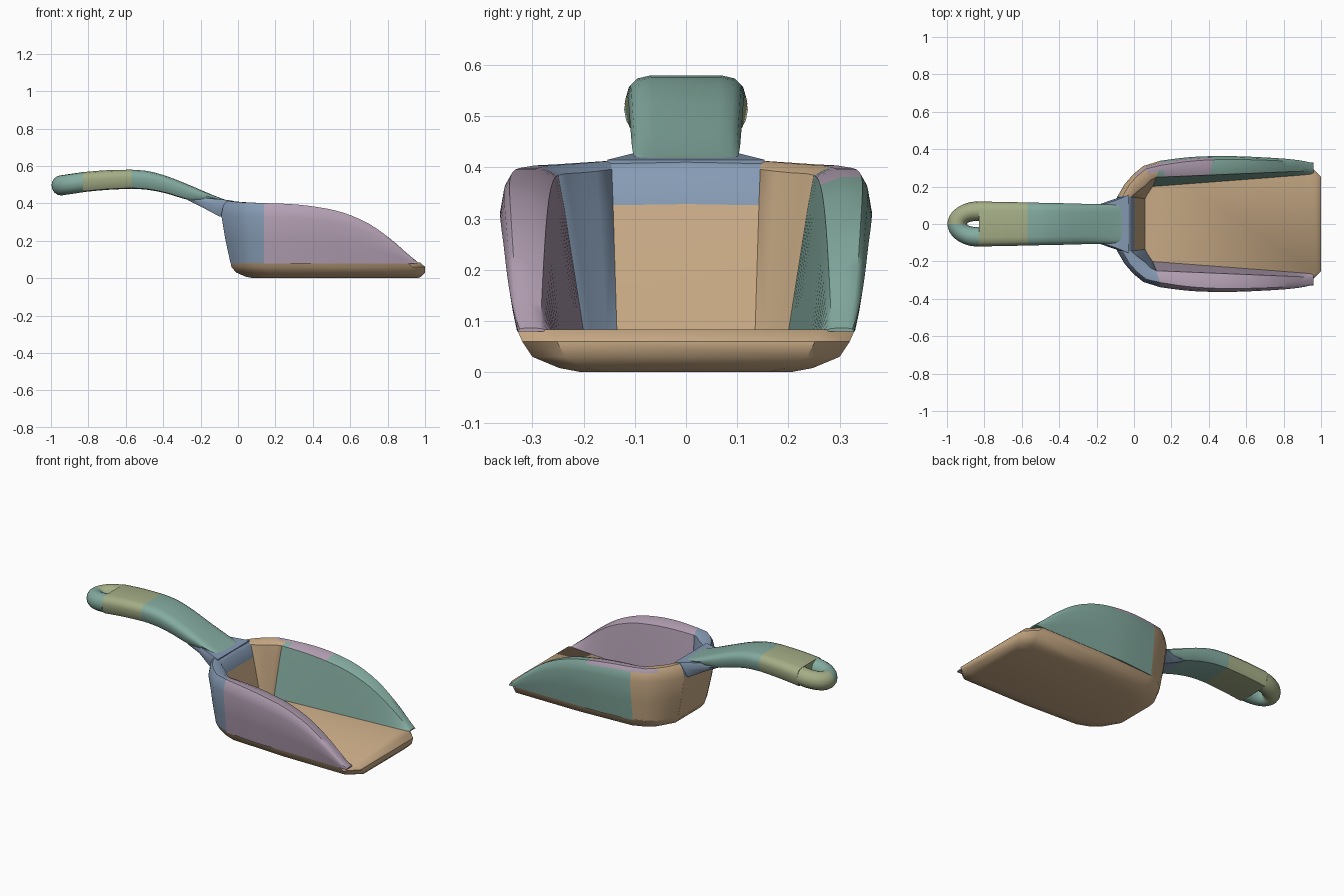
import bpy, bmesh, math
from mathutils import Vector

cube = bpy.data.objects.get("Cube")
if cube:
    bpy.data.objects.remove(cube, do_unlink=True)


def material(name, rgb):
    m = bpy.data.materials.new(name)
    m.use_nodes = True
    m.diffuse_color = (*rgb, 1)
    m.node_tree.nodes["Principled BSDF"].inputs["Base Color"].default_value = (*rgb, 1)
    return m


TAN = material("tan", (0.59, 0.41, 0.24))
TEAL = material("teal", (0.23, 0.41, 0.35))
MAUVE = material("mauve", (0.45, 0.35, 0.45))
BLUE = material("slate blue", (0.24, 0.33, 0.46))
OLIVE = material("olive", (0.37, 0.42, 0.24))


def loft(name, rings, mats, rule=None, angle=45):
    """Skin closed rings into a capped solid; rule picks a material per face."""
    bm = bmesh.new()
    vs = [[bm.verts.new(p) for p in ring] for ring in rings]
    n = len(rings[0])
    for a, b in zip(vs, vs[1:]):
        for i in range(n):
            j = (i + 1) % n
            bm.faces.new((a[i], a[j], b[j], b[i]))
    bm.faces.new(vs[0])
    bm.faces.new(vs[-1])
    bmesh.ops.recalc_face_normals(bm, faces=bm.faces)
    bm.normal_update()
    if rule:
        for f in bm.faces:
            f.material_index = int(rule(f.calc_center_median(), f.normal))
    mesh = bpy.data.meshes.new(name)
    bm.to_mesh(mesh)
    bm.free()
    for m in mats:
        mesh.materials.append(m)
    ob = bpy.data.objects.new(name, mesh)
    bpy.context.collection.objects.link(ob)
    bpy.ops.object.select_all(action='DESELECT')
    bpy.context.view_layer.objects.active = ob
    ob.select_set(True)
    bpy.ops.object.shade_smooth_by_angle(angle=math.radians(angle))
    return ob


def smooth(stations, steps=4):
    """Catmull-Rom resampling of a list of number tuples."""
    pts = [Vector(s) for s in stations]
    out = []
    for i in range(len(pts) - 1):
        p0, p1, p2, p3 = pts[max(i - 1, 0)], pts[i], pts[i + 1], pts[min(i + 2, len(pts) - 1)]
        for k in range(steps):
            t = k / steps
            out.append(p1 + (p2 - p0) * (t / 2)
                       + (p0 * 2 - p1 * 5 + p2 * 4 - p3) * (t * t / 2)
                       + (p1 * 3 - p0 - p2 * 3 + p3) * (t ** 3 / 2))
    return out + [pts[-1]]


# Base tray: outline stacked with a rounded underside
FLOOR = 0.083
half = [(-0.04, 0.13), (0.02, 0.24), (0.07, 0.28), (0.14, 0.31), (0.5, 0.33), (0.93, 0.33), (1.0, 0.26)]


def outline(z, x_rear, x_front, wide):
    pts = [(x_rear + (x + 0.04) / 1.04 * (x_front - x_rear), y * wide, z) for x, y in half]
    return pts + [(x, -y, z) for x, y, z in reversed(pts)]


loft("base_tray", [outline(0, 0.08, 0.96, 0.62), outline(0.008, 0.04, 0.98, 0.75),
                   outline(0.03, -0.01, 1.0, 0.91), outline(0.06, -0.035, 1.0, 0.97),
                   outline(FLOOR, -0.04, 0.975, 1.0)], [TAN])


# Scoop walls: section from outer foot over the rim to the inner foot
def section(s, top, foot, belly, rim, lip, inner):
    def at(p, t):
        return (p[0], s * p[1], FLOOR - 0.004 + (top - FLOOR) * t)

    foot, belly, rim, lip, inner = map(Vector, (foot, belly, rim, lip, inner))
    return [at(foot, 0), at(foot.lerp(belly, 0.55), 0.38), at(belly, 0.78),
            at(belly.lerp(rim, 0.4), 0.93), at(rim, 1), at(rim.lerp(lip, 0.5), 1.0),
            at(lip, 0.95), at(lip.lerp(inner, 0.25), 0.74), at(inner, 0)]


# x, rim height, belly half width
wall_line = smooth([(0.14, 0.405, 0.338), (0.28, 0.4, 0.356), (0.42, 0.385, 0.363),
                    (0.56, 0.355, 0.362), (0.7, 0.295, 0.356), (0.82, 0.21, 0.348),
                    (0.9, 0.14, 0.338), (0.96, 0.09, 0.325)], 3)


def wall_ring(s, x, top, belly):
    u = (x - 0.14) / 0.82
    xi = x - 0.04 * (1 - u)
    foot = 0.31 + 0.02 * min(1, u * 4)
    return section(s, top, (x, foot), (x, belly), (x, belly - 0.025 + 0.015 * u),
                   (xi + 0.02 * (1 - u), 0.25 + 0.035 * u), (xi, 0.2 + 0.065 * u))


def corner_rings(s):
    return [
        section(s, 0.417, (-0.04, 0.13), (-0.09, 0.145), (-0.06, 0.15), (-0.015, 0.145), (0.06, 0.135)),
        section(s, 0.413, (-0.01, 0.19), (-0.052, 0.21), (-0.025, 0.21), (0.02, 0.175), (0.07, 0.155)),
        section(s, 0.41, (0.02, 0.24), (-0.005, 0.265), (0.015, 0.255), (0.06, 0.205), (0.08, 0.17)),
        section(s, 0.408, (0.07, 0.28), (0.05, 0.31), (0.065, 0.295), (0.09, 0.235), (0.09, 0.185)),
        wall_ring(s, *wall_line[0])]


def rim_patch(c, n):
    return n.z > 0.35 and 0.03 < c.x < 0.4 and c.y > 0.27


loft("right_wall", [wall_ring(-1, *w) for w in wall_line], [MAUVE])
loft("left_wall", [wall_ring(1, *w) for w in wall_line], [TEAL, MAUVE], rim_patch)
loft("right_corner", corner_rings(-1), [BLUE])
loft("left_corner", corner_rings(1), [TAN, MAUVE], rim_patch)

# Back panel with a blue upper rim
loft("back_panel", [section(1, 0.42 if y == 0 else 0.417, (-0.04, y * 0.87), (-0.09, y * 0.97),
                            (-0.06, y), (-0.015, y * 0.97), (0.06, y * 0.9))
                    for y in (-0.15, 0, 0.15)], [TAN, BLUE], lambda c, n: c.z > 0.33)

# Neck: wedge that joins the back rim to the handle
neck = [(-0.27, 0.095, 0.418, 0.425), (-0.2, 0.1, 0.383, 0.43),
        (-0.1, 0.135, 0.33, 0.422), (-0.03, 0.165, 0.335, 0.415)]
loft("neck", [[(x, -w * 0.85, lo), (x, w * 0.85, lo), (x, w, lo * 0.4 + hi * 0.6), (x, w * 0.93, hi),
               (x, -w * 0.93, hi), (x, -w, lo * 0.4 + hi * 0.6)] for x, w, lo, hi in neck], [BLUE])

# Handle: rounded flat section swept along x
side = [(0.5, 0), (0.85, 0.04), (0.93, 0.2), (1, 0.6), (0.95, 0.8), (0.83, 0.94), (0.6, 1)]


def handle_ring(x, w, lo, hi):
    pts = [(x, w * a, lo + (hi - lo) * b) for a, b in side]
    return pts + [(x, -y, z) for x, y, z in reversed(pts)]


grip = smooth([(-0.57, 0.115, 0.478, 0.58), (-0.48, 0.113, 0.472, 0.572), (-0.38, 0.111, 0.452, 0.545),
               (-0.27, 0.108, 0.42, 0.502), (-0.16, 0.105, 0.41, 0.455), (-0.09, 0.1, 0.408, 0.427),
               (-0.06, 0.085, 0.407, 0.417)])
loft("handle_grip", [handle_ring(*g) for g in grip], [TEAL])
band = smooth([(-0.83, 0.12, 0.46, 0.567), (-0.7, 0.118, 0.472, 0.577), (-0.57, 0.115, 0.478, 0.58)])
loft("handle_band", [handle_ring(*b) for b in band], [OLIVE])


# Hanging loop: two curved arms that meet at the tip
def arm(name, s, mat):
    rings = []
    for k in range(13):
        a = math.pi / 2 * k / 12
        centre = Vector((-0.83 - 0.115 * math.sin(a), s * 0.069 * math.cos(a), 0.513 - 0.017 * math.sin(a)))
        out = Vector((-math.sin(a), s * math.cos(a), 0))
        rings.append([centre + out * (0.052 * math.cos(b)) + Vector((0, 0, 0.054 * math.sin(b)))
                      for b in (math.tau * i / 16 for i in range(16))])
    loft(name, rings, [mat])


arm("left_loop_arm", 1, OLIVE)
arm("right_loop_arm", -1, TEAL)
